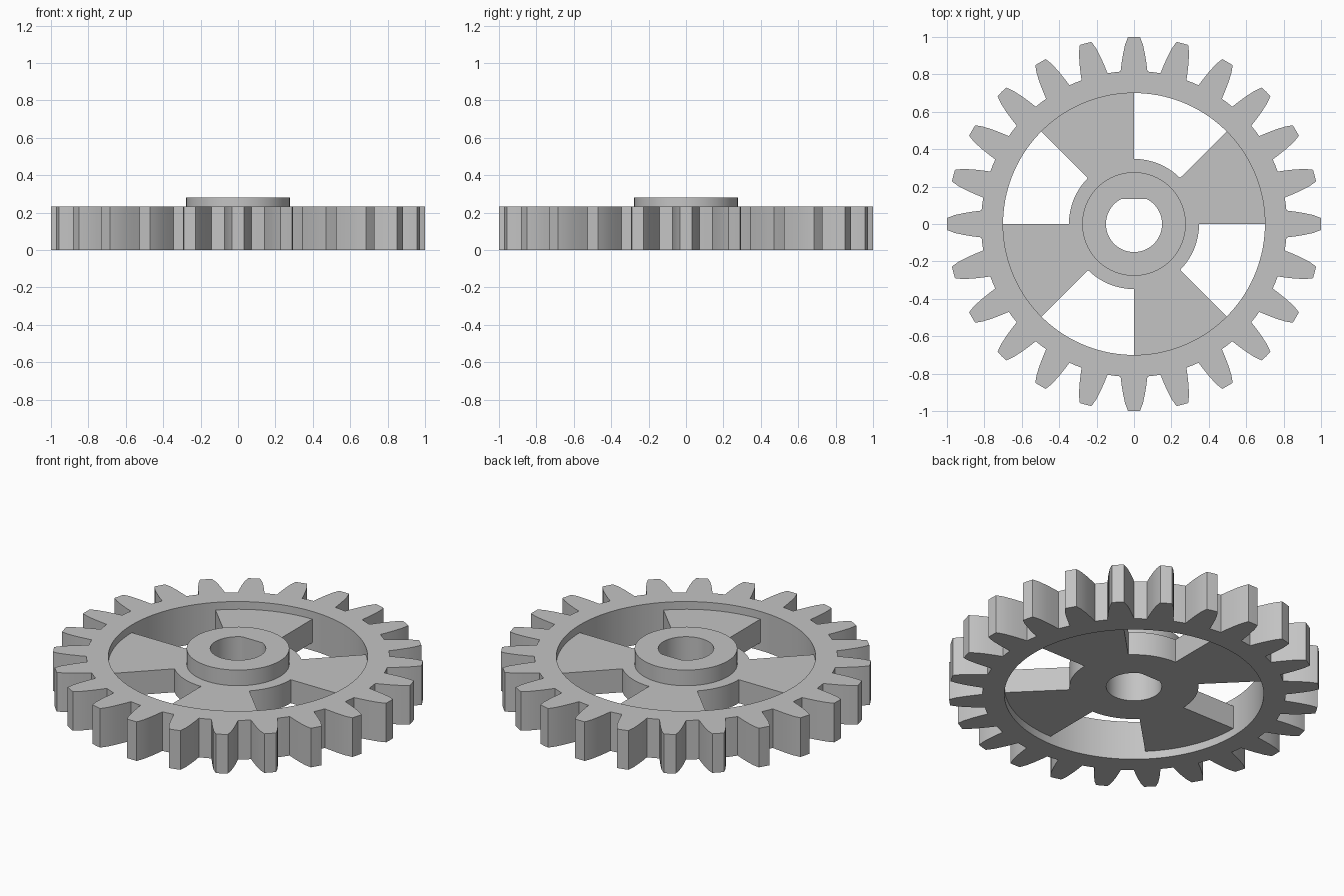
import bpy, bmesh
from math import sin, cos, radians

cube = bpy.data.objects.get("Cube")
if cube:
    bpy.data.objects.remove(cube, do_unlink=True)

TEETH = 24
RIM_TOP, WEB_LOW, WEB_TOP, HUB_TOP = 0.233, 0.047, 0.187, 0.28
RIM_INNER, HUB_R, WINDOW_INNER = 0.70, 0.277, 0.348
BORE_R, BORE_FLAT = 0.15, 0.135

grey = bpy.data.materials.new("plain_grey")
grey.use_nodes = True
colour = (0.55, 0.55, 0.55, 1)
grey.diffuse_color = colour
grey.node_tree.nodes["Principled BSDF"].inputs["Base Color"].default_value = colour


def polar(radius, degrees):
    a = radians(degrees)
    return (radius * cos(a), radius * sin(a))


def extruded(name, quads, z0, z1):
    """Weld flat quads into one sheet and raise it to a solid."""
    bm = bmesh.new()
    for quad in quads:
        bm.faces.new([bm.verts.new((x, y, z0)) for x, y in quad])
    bmesh.ops.remove_doubles(bm, verts=bm.verts, dist=1e-5)
    top = bmesh.ops.extrude_face_region(bm, geom=bm.faces[:], use_keep_orig=True)["geom"]
    raised = [v for v in top if isinstance(v, bmesh.types.BMVert)]
    bmesh.ops.translate(bm, verts=raised, vec=(0, 0, z1 - z0))
    bmesh.ops.recalc_face_normals(bm, faces=bm.faces)
    mesh = bpy.data.meshes.new(name)
    bm.to_mesh(mesh)
    bm.free()
    mesh.materials.append(grey)
    obj = bpy.data.objects.new(name, mesh)
    bpy.context.collection.objects.link(obj)
    bpy.ops.object.select_all(action="DESELECT")
    obj.select_set(True)
    bpy.context.view_layer.objects.active = obj
    bpy.ops.object.shade_smooth_by_angle(angle=radians(20))
    return obj


def cell(inner, outer, a, b):
    """Quad between two radius functions over one angular step."""
    return [polar(inner(a), a), polar(outer(a), a), polar(outer(b), b), polar(inner(b), b)]


def bore(a):
    # round shaft hole with one flat on the +y side
    s = sin(radians(a))
    return min(BORE_R, BORE_FLAT / s) if s > 0.1 else BORE_R


# Toothed rim: half a tooth flank as (angle from tooth centre, radius), mirrored
flank = [(1.85, 1.0), (2.85, 0.96), (3.7, 0.91), (4.45, 0.86), (5.05, 0.818)]
tooth = [(-a, r) for a, r in reversed(flank)] + [(0, 1.0)] + flank + [(7.5, 0.818)]
pitch = 360 / TEETH
outline = [(i * pitch + a, r) for i in range(TEETH) for a, r in tooth]
rim_quads = []
for (a, ra), (b, rb) in zip(outline, outline[1:] + outline[:1]):
    rim_quads.append([polar(RIM_INNER, a), polar(ra, a), polar(rb, b), polar(RIM_INNER, b)])
extruded("toothed_rim", rim_quads, 0, RIM_TOP)

# Recessed web: full inner ring and four wedge spokes with open windows between
STEPS = 96
angles = [i * 360 / STEPS for i in range(STEPS + 1)]
web_quads, hub_quads = [], []
for a, b in zip(angles, angles[1:]):
    web_quads.append(cell(bore, lambda t: WINDOW_INNER, a, b))
    if (a % 90 < 45):
        web_quads.append(cell(lambda t: WINDOW_INNER, lambda t: RIM_INNER + 0.005, a, b))
    hub_quads.append(cell(bore, lambda t: HUB_R, a, b))
extruded("spoked_web", web_quads, WEB_LOW, WEB_TOP)

# Raised hub collar on the upper side
extruded("hub_collar", hub_quads, WEB_TOP, HUB_TOP)
